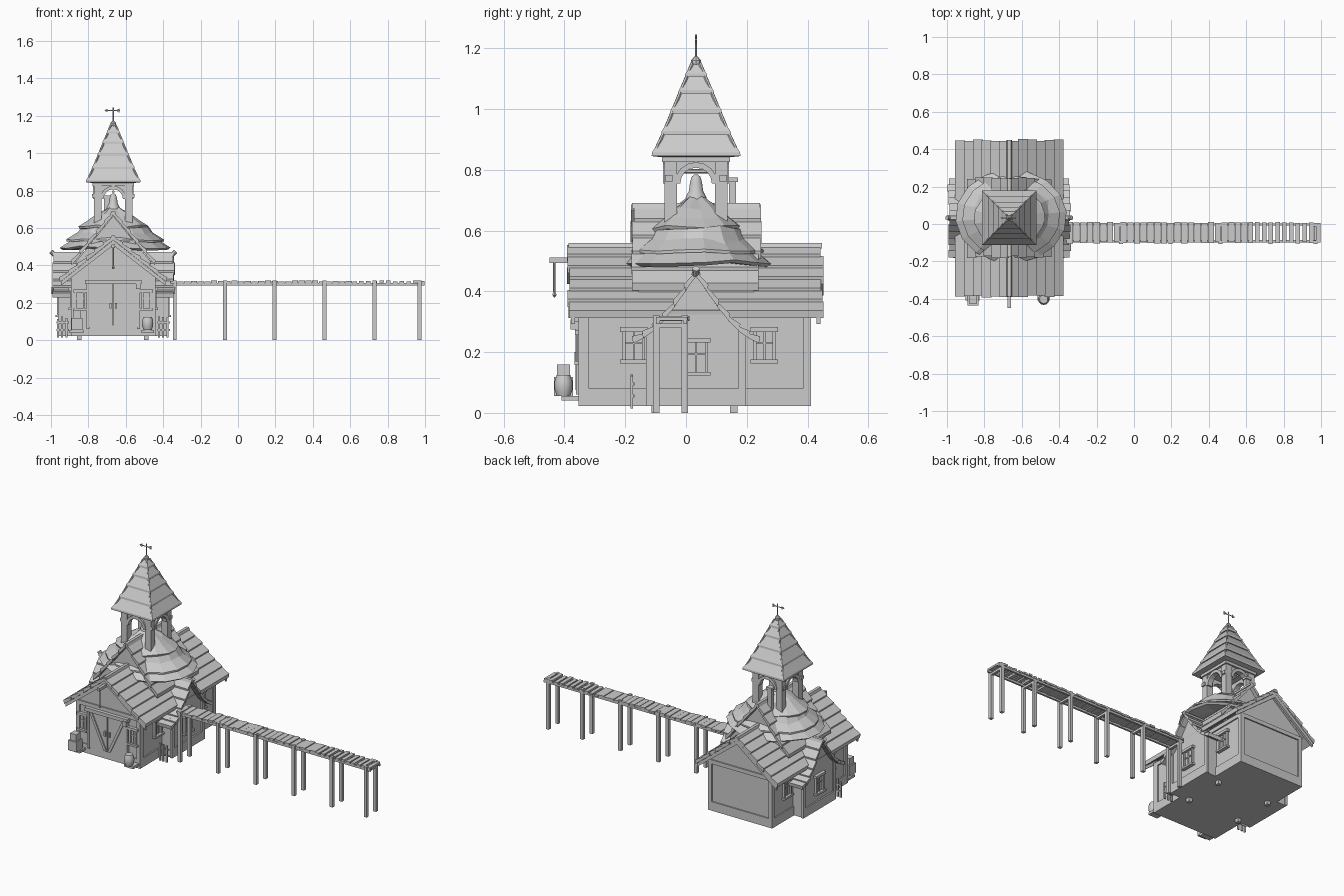
import bpy, bmesh, math, random
from mathutils import Vector

if "Cube" in bpy.data.objects:
    bpy.data.objects.remove(bpy.data.objects["Cube"])

random.seed(4)
CX, CY = -0.667, 0.033          # centre of the building
jit = lambda a: random.uniform(-a, a)


def finish(name, bm, smooth=False):
    bmesh.ops.recalc_face_normals(bm, faces=bm.faces)
    me = bpy.data.meshes.new(name)
    bm.to_mesh(me)
    bm.free()
    ob = bpy.data.objects.new(name, me)
    bpy.context.collection.objects.link(ob)
    if smooth:
        me.shade_smooth()
        me.set_sharp_from_angle(angle=math.radians(40))
    return ob


def add_prism(bm, pts, axis, a, b):
    """Extrude a (horizontal, z) outline along x or y, relative to the building centre."""
    put = (lambda p, t: (CX + p[0], CY + t, p[1])) if axis == 'y' else (lambda p, t: (CX + t, CY + p[0], p[1]))
    lo = [bm.verts.new(put(p, a)) for p in pts]
    hi = [bm.verts.new(put(p, b)) for p in pts]
    bm.faces.new(lo)
    bm.faces.new(hi)
    for i in range(len(pts)):
        j = (i + 1) % len(pts)
        bm.faces.new((lo[i], lo[j], hi[j], hi[i]))


def prism(name, pts, axis, a, b):
    bm = bmesh.new()
    add_prism(bm, pts, axis, a, b)
    return finish(name, bm)


def add_box(bm, x0, x1, y0, y1, z0, z1):
    vs = bmesh.ops.create_cube(bm, size=1)['verts']
    for v in vs:
        v.co = ((x0 + x1) / 2 + v.co.x * (x1 - x0), (y0 + y1) / 2 + v.co.y * (y1 - y0), (z0 + z1) / 2 + v.co.z * (z1 - z0))


def boxes(name, *specs):
    bm = bmesh.new()
    for s in specs:
        add_box(bm, *s)
    return finish(name, bm)


def on_wall(name, side, specs):
    """Boxes given as (across0, across1, out0, out1, z0, z1) on one side of the building."""
    out = []
    for u0, u1, d0, d1, z0, z1 in specs:
        s = -1 if side in ('front', 'left') else 1
        if side in ('front', 'back'):
            out.append((CX + u0, CX + u1, CY + s * d0, CY + s * d1, z0, z1))
        else:
            out.append((CX + s * d0, CX + s * d1, CY + u0, CY + u1, z0, z1))
    out = [(min(a, b), max(a, b), min(c, d), max(c, d), e, f) for a, b, c, d, e, f in out]
    return boxes(name, *out)


def window(name, side, u, z, w, h, wall):
    a, b, t, o = u - w / 2, u + w / 2, 0.011, wall + 0.014
    on_wall(name, side, [(a, b, wall - .005, wall + .004, z, z + h), (a, a + t, wall, o, z, z + h),
                         (b - t, b, wall, o, z, z + h), (a - .008, b + .008, wall, o + .008, z - .012, z),
                         (a - .008, b + .008, wall, o + .006, z + h - .004, z + h + .012),
                         (u - .003, u + .003, wall, o - .004, z, z + h),
                         (a, b, wall, o - .005, z + h * .55, z + h * .55 + .006)])


def lathe(name, prof, n, at, sx=1, sy=1, rot=0, wobble=0, smooth=False):
    bm = bmesh.new()
    wob = [jit(wobble) for _ in range(n)]
    rings = []
    for r, z in prof:
        rings.append([bm.verts.new((at[0] + sx * r * math.cos(rot + math.tau * i / n),
                                    at[1] + sy * r * math.sin(rot + math.tau * i / n),
                                    at[2] + z + wob[i])) for i in range(n)])
    for p, q in zip(rings, rings[1:]):
        for i in range(n):
            bm.faces.new((p[i], p[(i + 1) % n], q[(i + 1) % n], q[i]))
    bm.faces.new(rings[0])
    bm.faces.new(rings[-1])
    return finish(name, bm, smooth)


def rod(name, a, b, r, n=6):
    a, b = Vector(a), Vector(b)
    bm = bmesh.new()
    bmesh.ops.create_cone(bm, cap_ends=True, segments=n, radius1=r, radius2=r, depth=(b - a).length)
    q = (b - a).to_track_quat('Z', 'Y')
    for v in bm.verts:
        v.co = q @ v.co + (a + b) / 2
    return finish(name, bm)


def plank_roof(name, prof, axis, a, b, t=0.018):
    """Overlapping plank rows down both slopes of a (distance, z) profile."""
    bm = bmesh.new()
    for s in (-1, 1):
        for (d0, z0), (d1, z1) in zip(prof, prof[1:]):
            pts = [(s * d0, z0), (s * (d1 + .006), z1 + .007), (s * (d1 + .002), z1 - t), (s * d0, z0 - t)]
            add_prism(bm, pts, axis, a + jit(.006), b + jit(.006))
    w, z = .016, prof[0][1]
    add_prism(bm, [(-w, z - .012), (w, z - .012), (w * .6, z + .006), (-w * .6, z + .006)], axis, a, b)
    return finish(name, bm)


def line(p, q, n):
    return [(p[0] + (q[0] - p[0]) * i / n, p[1] + (q[1] - p[1]) * i / n) for i in range(n + 1)]


# Main hall
prism('hall_walls', [(-.218, .023), (.218, .023), (.218, .355), (0, .535), (-.218, .355)], 'y', -.378, .37)
plank_roof('hall_roof', line((0, .553), (.283, .33), 6), 'y', -.42, .415)
for side, half, wall in (('front', .218, .378), ('back', .218, .37), ('left', .37, .218), ('right', .37, .218)):
    o = wall + .008
    on_wall(side + '_wall_frame', side, [(-half - .008, half + .008, wall - .01, o, .023, .08),
                                         (-half - .008, -half + .018, wall - .01, o, .08, .345),
                                         (half - .018, half + .008, wall - .01, o, .08, .345),
                                         (-half, half, wall - .01, o, .32, .345)])
for s in (-1, 1):
    for tag, y in (('front', -.412), ('back', .396)):
        prism(tag + '_bargeboard', [(0, .535), (s * .28, .314), (s * .28, .292), (0, .508)], 'y', y, y + .014)

# Side wings with a flared cross roof
flare = [(0, .465), (.035, .415), (.07, .365), (.105, .32), (.14, .285), (.172, .262), (.205, .245)]
under = [(d, z - .014) for d, z in flare[:5]] + [(.157, .26), (.157, .023)]
prism('side_wings', under + [(-d, z) for d, z in under[:0:-1]], 'x', -.287, .287)
plank_roof('wing_roof', flare, 'x', -.325, .325, .016)
for side in ('left', 'right'):
    on_wall(side + '_wing_frame', side, [(-.164, .164, .28, .296, .023, .08), (-.164, -.14, .28, .296, .08, .275),
                                         (.14, .164, .28, .296, .08, .275)])
    window(side + '_wing_window', side, .0, .135, .08, .1, .287)
    window(side + '_rear_window', side, .225, .175, .075, .095, .218)
    window(side + '_near_window', side, -.205, .175, .075, .095, .218)
    s = -1 if side == 'left' else 1
    rod(side + '_wing_finial', (CX + s * .315, CY, .455), (CX + s * .333, CY, .475), .012, 8)
    # Small picket fence beside the wing
    fx, fy = CX + s * .27, -.178
    boxes(side + '_fence', *[(fx + k * .02 - .006, fx + k * .02 + .006, fy - .004, fy + .004, .015, .125 + jit(.012))
                             for k in (-1.3, -.2, 1)],
          (fx - .034, fx + .034, fy + .003, fy + .008, .05, .06), (fx - .034, fx + .034, fy + .003, fy + .008, .09, .1))

# Foundation pegs
boxes('foundation_pegs', *[(x - .012, x + .012, y - .013, y + .013, 0, .03) for x in (-.85, -.49) for y in (-.1, .157)])

# Double barn door with braces, track and lamp
on_wall('barn_doors', 'front', [(-.128, -.002, .375, .39, .07, .3), (.002, .128, .375, .39, .07, .3),
                                (-.142, -.126, .375, .395, .06, .3), (.126, .142, .375, .395, .06, .3),
                                (-.15, .15, .375, .408, .3, .322), (-.02, -.01, .385, .4, .17, .2), (.01, .02, .385, .4, .17, .2)])
for s in (-1, 1):
    prism('door_brace', [(s * .124, .295), (s * .106, .295), (s * .004, .075), (s * .022, .075)], 'y', -.397, -.388)
    window('front_window', 'front', s * .178, .17, .055, .09, .378)
on_wall('hanging_lamp', 'front', [(.122, .145, .388, .413, .275, .308)])

# Hoist beam and rope on the gable
on_wall('hoist_beam', 'front', [(-.009, .009, .34, .482, .493, .512)])
rod('hoist_rope', (CX, -.433, .385), (CX, -.433, .5), .004)
lathe('hoist_hook', [(.002, 0), (.008, .008), (.003, .022)], 6, (CX, -.433, .38))

# Barrel and crates by the door
lathe('barrel', [(.022, 0), (.029, .02), (.03, .035), (.029, .05), (.022, .07)], 12, (-.483, -.403, .055), smooth=True)
boxes('crates', (-.89, -.832, -.435, -.372, .055, .118), (-.882, -.84, -.425, -.382, .118, .16))
boxes('porch_shelves', (-.9, -.825, -.41, -.34, .04, .055), (-.515, -.45, -.41, -.34, .04, .055))

# Steep upper gable through the round roof
prism('upper_gable', [(-.2, .38), (.2, .38), (.2, .42), (0, .665), (-.2, .42)], 'y', -.19, .19)
plank_roof('upper_gable_roof', line((0, .685), (.22, .42), 5), 'y', -.21, .21)

# Two round flared roof tiers with uneven rims
lathe('lower_round_roof', [(.2, .49), (.285, .487), (.298, .497), (.25, .527), (.21, .565), (.18, .61)], 16,
      (CX + .01, CY + .007, 0), 1, .84, .1, .007)
lathe('lower_roof_band', [(.2, .53), (.262, .527), (.262, .537), (.2, .575)], 16,
      (CX + .01, CY + .007, 0), 1, .84, .1, .005)
lathe('upper_round_roof', [(.12, .595), (.185, .6), (.19, .612), (.145, .64), (.1, .672), (.03, .71)], 14,
      (CX, CY, 0), 1, .82, .2, .006)

# Bell tower: piers, arched sides, cap
boxes('tower_piers', *[(CX + i * .083 - .021, CX + i * .083 + .021, CY + j * .083 - .021, CY + j * .083 + .021, .6, .83)
                       for i in (-1, 1) for j in (-1, 1)])
arc = lambda r: [(r * math.cos(math.pi * k / 8), .755 + r * math.sin(math.pi * k / 8)) for k in range(9)]
for axis in 'xy':
    for s in (-1, 1):
        prism('tower_arch', [(.08, .83), (.08, .755)] + arc(.052) + [(-.08, .755), (-.08, .83)], axis, s * .075, s * .098)
        prism('arch_trim', arc(.07) + arc(.052)[::-1], axis, s * .09, s * .108)
boxes('tower_cap', (CX - .112, CX + .112, CY - .112, CY + .112, .825, .845))
boxes('tower_brackets', *[(CX + i * .105 - .008, CX + i * .105 + .008, CY + j * .09 - .012, CY + j * .09 + .012, .762, .782)
                          for i in (-1, 1) for j in (-1, 1)])
boxes('small_flue', (CX - .05, CX - .02, CY + .108, CY + .132, .6, .76), (CX - .055, CX - .015, CY + .104, CY + .138, .76, .775))

# Bell with its hanger
lathe('bell', [(.036, .703), (.034, .712), (.024, .73), (.02, .76), (.014, .778), (.004, .785)], 14, (CX, CY, 0), smooth=True)
rod('bell_hanger', (CX, CY - .08, .795), (CX, CY + .08, .795), .007)
rod('bell_clapper', (CX, CY, .69), (CX, CY, .72), .007)

# Stepped square spire with hip rods
half = lambda z: .142 - (z - .845) * .46 if z < .925 else .105 - (z - .925) * .41
prof = [(.12, .842)]
levels = [.845, .915, .985, 1.05, 1.105, 1.155]
for z0, z1 in zip(levels, levels[1:]):
    prof += [(half(z0) + .004, z0), (half(z0) + .003, z0 + .012), (half(z1) - .003, z1)]
lathe('spire', [(r * math.sqrt(2), z) for r, z in prof], 4, (CX, CY, 0), rot=math.pi / 4)
for i in (-1, 1):
    for j in (-1, 1):
        pts = [(CX + i * half(z), CY + j * half(z), z) for z in (.852, .925, 1.15)]
        rod('spire_hip', pts[0], pts[1], .006)
        rod('spire_hip', pts[1], pts[2], .006)

# Finial and weather vane
lathe('spire_knob', [(.008, 1.135), (.016, 1.148), (.016, 1.16), (.006, 1.172)], 8, (CX, CY, 0))
rod('vane_spike', (CX, CY, 1.15), (CX, CY, 1.245), .0035)
rod('vane_arm', (CX - .045, CY, 1.228), (CX + .035, CY, 1.228), .003)
prism('vane_tail', [(.012, 1.228), (.034, 1.24), (.034, 1.216)], 'y', -.002, .002)
prism('vane_tip', [(-.048, 1.228), (-.03, 1.238), (-.03, 1.218)], 'y', -.002, .002)

# Raised walkway: planks, stringers, posts
planks, x = [], -.36
while x < .985:
    w = .033 if x < .6 else .024
    dz = jit(.003)
    planks.append((x, min(x + w, 1), -.1 + jit(.004), .008 + jit(.004), .305 + dz, .317 + dz))
    x += .036
boxes('walkway_planks', *planks)
boxes('walkway_stringers', *[(-.36, .998, y - .006, y + .006, .292, .305) for y in (-.092, -.002)])
boxes('walkway_posts', *[(x - .01, x + .01, y - .01, y + .01, 0, .32) for x in (-.338, -.07, .195, .463, .73, .97) for y in (-.098, -.004)])
boxes('walkway_crossbeams', *[(x - .008, x + .008, -.1, .005, .28, .294) for x in (-.338, -.07, .195, .463, .73, .97)])
